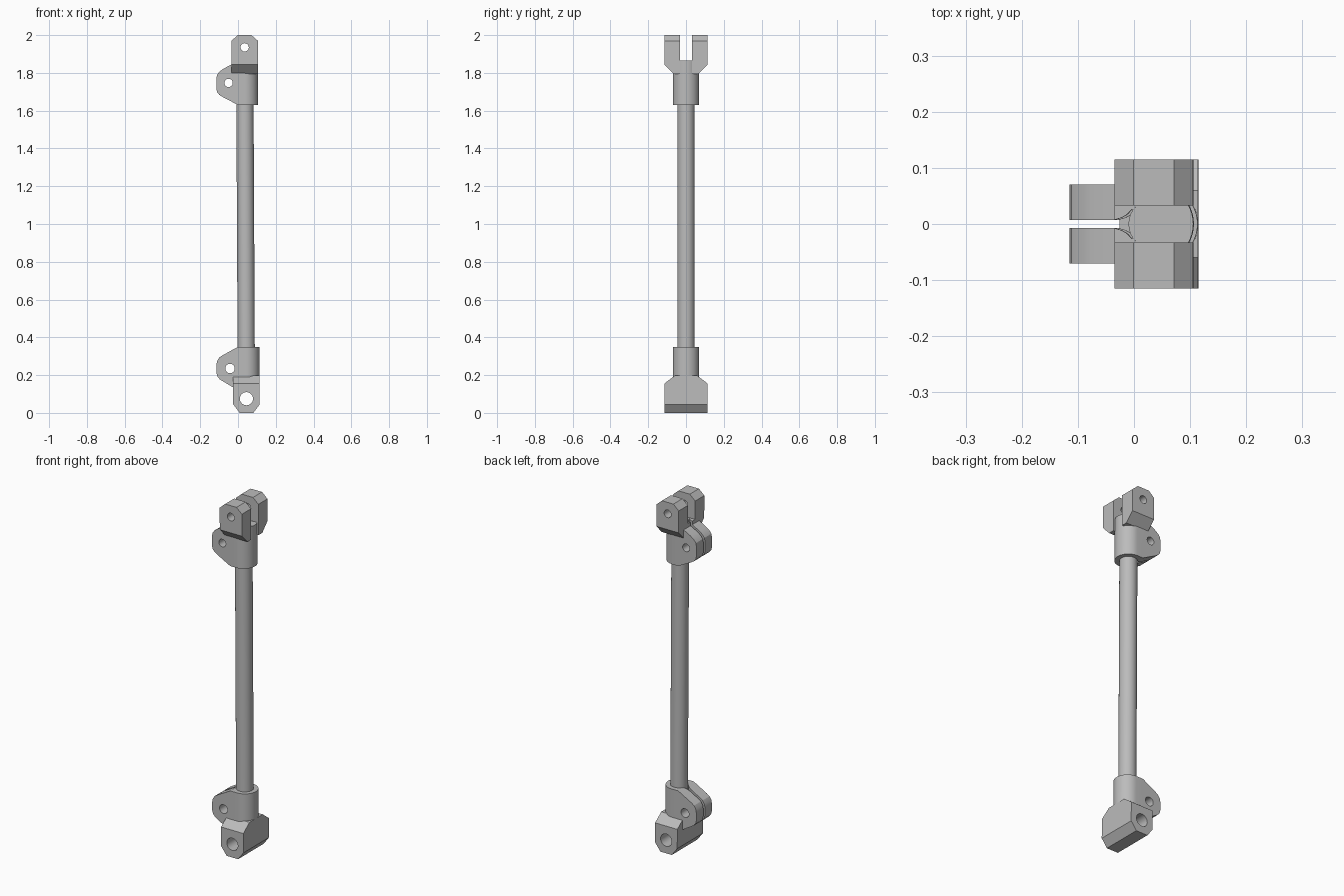
import bpy, bmesh, math
from mathutils import Vector

if "Cube" in bpy.data.objects:
    bpy.data.objects.remove(bpy.data.objects["Cube"])

steel = bpy.data.materials.new("grey steel")
steel.diffuse_color = (0.5, 0.5, 0.5, 1)
steel.use_nodes = True
steel.node_tree.nodes["Principled BSDF"].inputs["Base Color"].default_value = steel.diffuse_color


def prism(name, pts, axis, lo, hi):
    """Extrude a 2D profile along an axis: z uses (x, y), y uses (x, z), x uses (y, z)."""
    place = {"z": lambda a, b, t: (a, b, t),
             "y": lambda a, b, t: (a, t, b),
             "x": lambda a, b, t: (t, a, b)}[axis]
    bm = bmesh.new()
    face = bm.faces.new([bm.verts.new(place(a, b, lo)) for a, b in pts])
    ext = bmesh.ops.extrude_face_region(bm, geom=[face])
    move = Vector(place(0, 0, hi - lo))
    bmesh.ops.translate(bm, vec=move, verts=[v for v in ext["geom"] if isinstance(v, bmesh.types.BMVert)])
    bmesh.ops.recalc_face_normals(bm, faces=bm.faces)
    mesh = bpy.data.meshes.new(name)
    bm.to_mesh(mesh)
    bm.free()
    mesh.materials.append(steel)
    ob = bpy.data.objects.new(name, mesh)
    bpy.context.collection.objects.link(ob)
    return ob


def arc(r, a0, a1, n, cx=0, cz=0):
    return [(cx + r * math.cos(math.radians(a0 + (a1 - a0) * i / n)),
             cz + r * math.sin(math.radians(a0 + (a1 - a0) * i / n))) for i in range(n + 1)]


def boolean(ob, cutter, op):
    mod = ob.modifiers.new("cut", "BOOLEAN")
    mod.operation, mod.object, mod.solver = op, cutter, "EXACT"
    bpy.context.view_layer.objects.active = ob
    bpy.ops.object.modifier_apply(modifier=mod.name)
    bpy.data.objects.remove(cutter)


def drill(ob, x, z, r):
    boolean(ob, prism("drill", arc(r, 0, 345, 23, x, z), "y", -0.3, 0.3), "DIFFERENCE")


# split clamp: plan profile with slit, trimmed by its side silhouette
half = [(-0.2, 0.007), (-0.072, 0.007), (-0.058, 0.011), (-0.048, 0.017), (-0.04, 0.026)]
outer = arc(0.07, 90, -90, 24)
plan = ([(-0.2, 0.07)] + outer + [(-0.2, -0.07)] + [(x, -y) for x, y in half]
        + arc(0.045, -145, 145, 28) + half[::-1])


def clamp(name, side, hole_z, hole_r):
    ob = prism(name, plan, "z", side[0][1] - 0.6, side[0][1] + 0.6)
    boolean(ob, prism("side", side, "y", -0.3, 0.3), "INTERSECT")
    drill(ob, -0.086, hole_z, hole_r)
    return ob


parts = []
parts.append(clamp("upper_clamp", [
    (0.08, 1.865), (-0.07, 1.865), (-0.07, 1.845), (-0.113, 1.822), (-0.135, 1.806),
    (-0.147, 1.79), (-0.151, 1.77), (-0.151, 1.715), (-0.147, 1.698), (-0.135, 1.683),
    (-0.115, 1.671), (-0.037, 1.63), (0.08, 1.63)], 1.747, 0.022))
parts.append(clamp("lower_clamp", [
    (0.08, 0.35), (-0.043, 0.35), (-0.125, 0.305), (-0.143, 0.293), (-0.154, 0.275),
    (-0.158, 0.255), (-0.158, 0.212), (-0.153, 0.192), (-0.14, 0.177), (-0.07, 0.135),
    (0.08, 0.135)], 0.235, 0.025))

# fork prongs at the top
for name, s in (("front_prong", -1), ("back_prong", 1)):
    prong = prism(name, [(-0.07, 1.7), (-0.07, 1.97), (-0.036, 2), (0.036, 2), (0.07, 1.97), (0.07, 1.7)],
                  "y", -0.2, 0.2)
    section = [(0.033, 2.1), (0.115, 2.1), (0.115, 1.845), (0.067, 1.795), (0.033, 1.795)]
    boolean(prong, prism("section", [(s * y, z) for y, z in section], "x", -0.2, 0.2), "INTERSECT")
    drill(prong, 0, 1.935, 0.022)
    parts.append(prong)

# solid pivot block at the foot
block = prism("pivot_block", [(-0.07, 0.3), (-0.07, 0.045), (-0.036, 0), (0.036, 0), (0.07, 0.045), (0.07, 0.3)],
              "y", -0.2, 0.2)
boolean(block, prism("section", [(-0.115, -0.1), (0.115, -0.1), (0.115, 0.155), (0.06, 0.197),
                                 (-0.06, 0.197), (-0.115, 0.155)], "x", -0.2, 0.2), "INTERSECT")
drill(block, 0, 0.075, 0.035)
parts.append(block)

# long rod
parts.append(prism("rod", arc(0.0455, 0, 348.75, 31), "z", 0.17, 1.864))

# slight lean of the whole strut, then smooth round faces
for ob in parts:
    for v in ob.data.vertices:
        v.co.x += 0.04 - 0.005 * (v.co.z - 1)
    bpy.ops.object.select_all(action="DESELECT")
    ob.select_set(True)
    bpy.context.view_layer.objects.active = ob
    bpy.ops.object.shade_smooth_by_angle(angle=math.radians(25))
